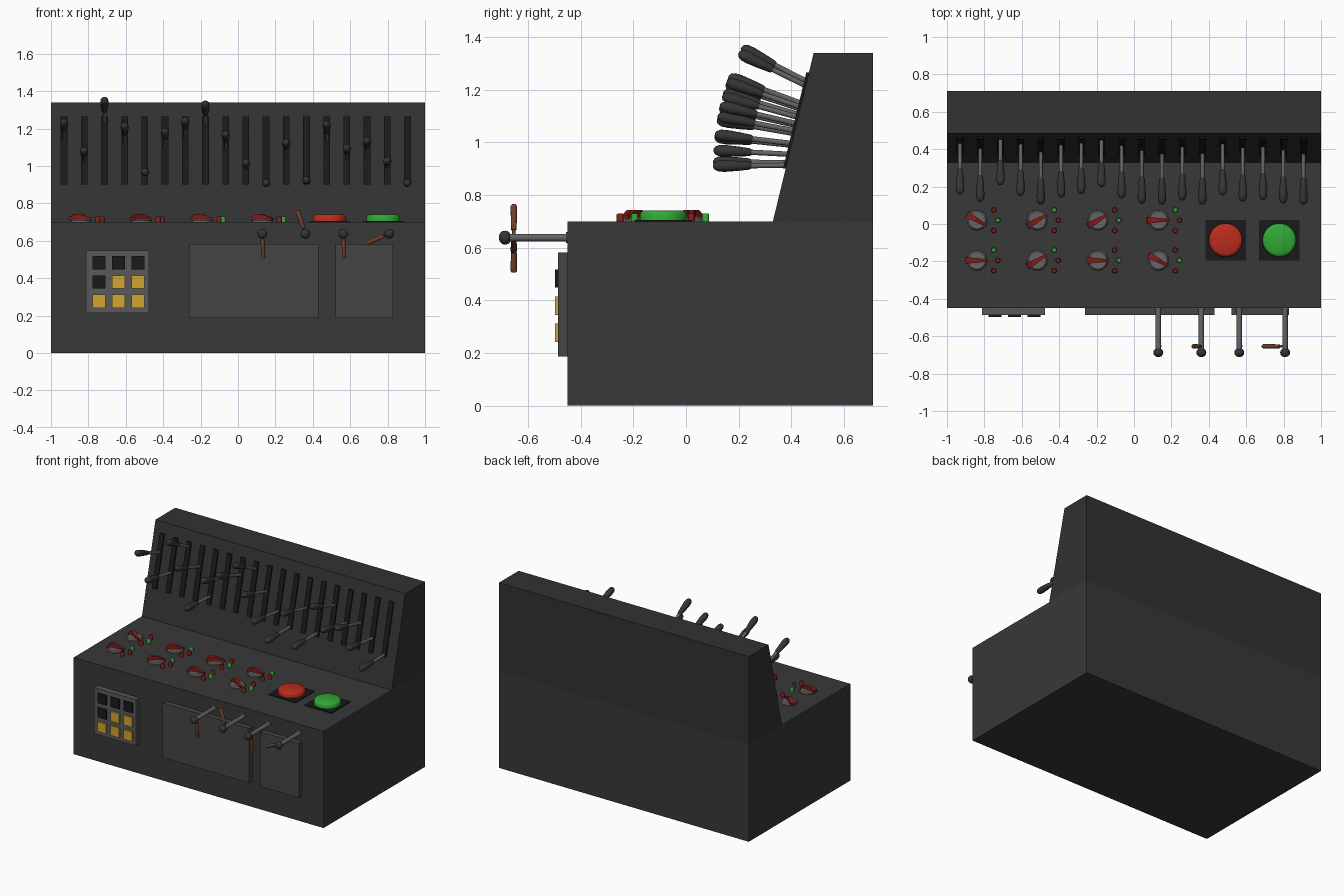
import bpy, bmesh
from math import radians, sin, cos, asin, pi
from mathutils import Vector, Matrix

if "Cube" in bpy.data.objects:
    bpy.data.objects.remove(bpy.data.objects["Cube"])

def material(name, r, g, b):
    m = bpy.data.materials.new(name)
    m.diffuse_color = (r, g, b, 1)
    m.use_nodes = True
    m.node_tree.nodes["Principled BSDF"].inputs["Base Color"].default_value = m.diffuse_color
    return m

BODY = material("body_grey", .04, .04, .04)
UPPER = material("upper_grey", .032, .032, .032)
PANEL = material("panel_grey", .06, .06, .06)
PAD = material("pad_grey", .10, .10, .10)
BLACK = material("black", .01, .01, .01)
METAL = material("metal", .13, .13, .13)
GRIP = material("grip", .035, .035, .035)
RED = material("red", .50, .025, .012)
DARKRED = material("dark_red", .22, .012, .01)
GREEN = material("green", .03, .40, .035)
YELLOW = material("yellow", .65, .38, .03)
BROWN = material("brown", .16, .05, .025)

def finish(name, bm, mat, smooth=False):
    bmesh.ops.recalc_face_normals(bm, faces=bm.faces)
    me = bpy.data.meshes.new(name)
    bm.to_mesh(me)
    bm.free()
    me.materials.append(mat)
    ob = bpy.data.objects.new(name, me)
    bpy.context.collection.objects.link(ob)
    if smooth:
        bpy.ops.object.select_all(action='DESELECT')
        bpy.context.view_layer.objects.active = ob
        ob.select_set(True)
        bpy.ops.object.shade_smooth_by_angle(angle=radians(40))
    return ob

def prism(name, loop_a, loop_b, mat):
    """Solid between two matching outlines."""
    bm = bmesh.new()
    a = [bm.verts.new(p) for p in loop_a]
    b = [bm.verts.new(p) for p in loop_b]
    bm.faces.new(a)
    bm.faces.new(b)
    for i in range(len(a)):
        j = (i + 1) % len(a)
        bm.faces.new((a[i], a[j], b[j], b[i]))
    return finish(name, bm, mat)

def extrude_x(name, yz, x0, x1, mat):
    return prism(name, [(x0, y, z) for y, z in yz], [(x1, y, z) for y, z in yz], mat)

def box(name, x0, x1, y0, y1, z0, z1, mat):
    return extrude_x(name, [(y0, z0), (y1, z0), (y1, z1), (y0, z1)], x0, x1, mat)

def lathe(name, origin, axis, profile, mat, seg=12):
    """Revolve (distance, radius) pairs around an axis."""
    bm = bmesh.new()
    rot = Vector(axis).to_track_quat('Z', 'Y')
    rings = [[bm.verts.new(Vector(origin) + rot @ Vector((r * cos(2 * pi * k / seg), r * sin(2 * pi * k / seg), d)))
              for k in range(seg)] for d, r in profile]
    bm.faces.new(rings[0])
    bm.faces.new(rings[-1])
    for a, b in zip(rings, rings[1:]):
        for k in range(seg):
            n = (k + 1) % seg
            bm.faces.new((a[k], a[n], b[n], b[k]))
    return finish(name, bm, mat, True)

# Cabinet and sloped back panel
box("cabinet", -1, 1, -.45, .71, 0, .70, BODY)
extrude_x("back_panel", [(.33, .70), (.71, .70), (.71, 1.34), (.485, 1.34)], -1, 1, UPPER)

# Slotted levers, all swinging about one hidden axis
K = .155 / .64
PY, PZ, R = 1.06, .92, .957
slope = lambda z: .33 + (z - .70) * K
tips = [1.24, 1.085, 1.36, 1.22, .97, 1.19, 1.25, 1.34, 1.175,
        1.02, .91, 1.13, .925, 1.23, 1.10, 1.14, 1.03, .91]
for i, tz in enumerate(tips):
    x = -.93 + i * .108
    extrude_x("lever_slot", [(slope(.9) - .01, .9), (slope(.9) + .02, .9),
                             (slope(1.265) + .02, 1.265), (slope(1.265) - .01, 1.265)],
              x - .018, x + .018, BLACK)
    t = asin((tz - PZ) / R)
    d = Vector((0, -cos(t), sin(t)))
    pivot = Vector((x, PY, PZ))
    r0 = (PY - .33 - (PZ - .70) * K) / (cos(t) + K * sin(t)) - .02
    lathe("lever_rod", pivot + d * r0, d, [(0, .0105), (R - .12 - r0, .0105)], METAL, 10)
    lathe("lever_grip", pivot + d * (R - .145), d,
          [(0, .011), (.008, .015), (.05, .019), (.10, .0225), (.125, .021), (.139, .014), (.145, .005)], GRIP, 12)

# Rotary selectors with three indicator lamps each
angles = [[-30, 30, 30, 0], [0, 30, 0, -30]]
lit = [[1, 0, 1, 0], [0, 0, 1, 1]]
lit[0][0] = 1
lit[0] = [1, 0, 1, 0]
arch = [(-.062, .008), (-.06, .026), (-.035, .042), (-.005, .044), (.03, .032), (.06, .022), (.06, .008)]
for row, y in enumerate((.02, -.195)):
    for col, x in enumerate((-.84, -.517, -.193, .131)):
        lathe("selector_base", (x, y, .695), (0, 0, 1), [(0, .054), (.014, .054), (.022, .046)], METAL, 20)
        m = Matrix.Translation((x, y, .70)) @ Matrix.Rotation(radians(angles[row][col]), 4, 'Z')
        side = lambda s: [m @ Vector((u, s * (.012 - u * .1), h)) for u, h in arch]
        prism("selector_pointer", side(-1), side(1), DARKRED)
        for k, (dx, dy) in enumerate(((.09, .055), (.112, 0), (.09, -.055))):
            lathe("indicator_lamp", (x + dx, y + dy, .695), (0, 0, 1), [(0, .014), (.03, .014), (.035, .011)],
                  GREEN if k == lit[row][col] else DARKRED, 10)

# Big push buttons
for x, mat in ((.49, RED), (.777, GREEN)):
    box("button_plate", x - .109, x + .109, -.195, .022, .695, .706, BLACK)
    lathe("push_button", (x, -.086, .70), (0, 0, 1),
          [(0, .09), (.026, .09), (.036, .085), (.042, .072)], mat, 32)

# Keypad
box("keypad", -.812, -.476, -.487, -.44, .213, .548, PAD)
for r in range(3):
    for c in range(3):
        x, z = -.743 + c * .104, .483 - r * .103
        box("keypad_key", x - .035, x + .035, -.498, -.48, z - .035, z + .035,
            BLACK if r == 0 or (r, c) == (1, 0) else YELLOW)

# Front access panels
for x0, x1 in ((-.262, .43), (.52, .828)):
    box("access_panel", x0, x1, -.487, -.44, .187, .582, PANEL)

# Front crank rods with brown handles
for x, ang in ((.13, -88), (.36, 109), (.563, -88), (.808, -157)):
    lathe("crank_rod", (x, -.44, .638), (0, -1, 0),
          [(0, .021), (.016, .021), (.016, .0145), (.24, .0145)], METAL, 12)
    lathe("crank_knob", (x, -.668, .638), (0, -1, 0),
          [(0, .016), (.008, .024), (.018, .0265), (.030, .0245), (.039, .016), (.042, .008)], GRIP, 12)
    a = radians(ang)
    lathe("crank_handle", (x, -.654, .638), (cos(a), 0, sin(a)),
          [(0, .007), (.03, .007), (.032, .0105), (.126, .0125), (.133, .008)], BROWN, 10)
